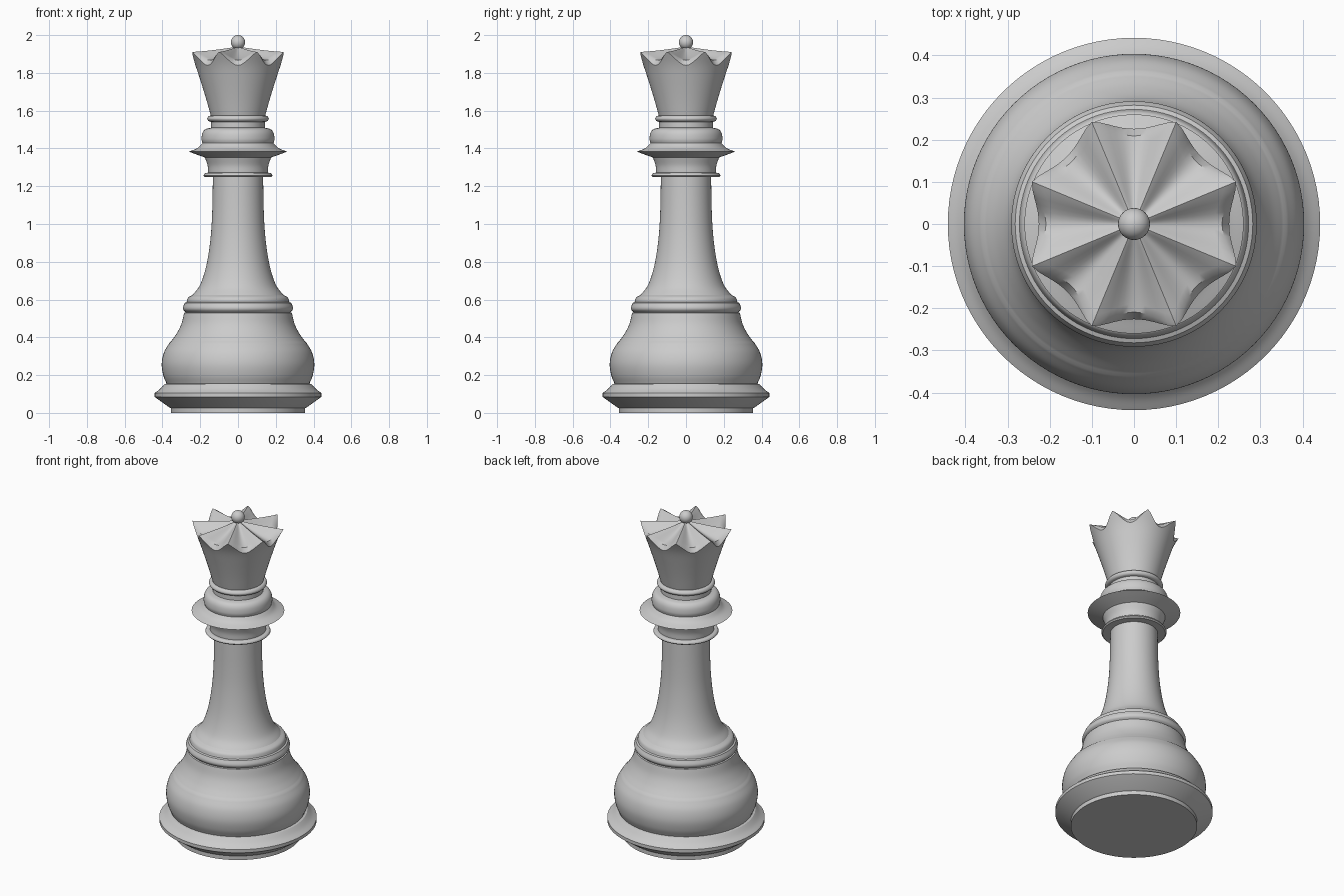
import bpy, bmesh, math
from mathutils import Vector

if "Cube" in bpy.data.objects:
    bpy.data.objects.remove(bpy.data.objects["Cube"])

SEG = 96


def spline(pts, n=6):
    """Smooth curve through (radius, height) points; two points stay straight."""
    p = [Vector(q) for q in pts]
    if len(p) < 3:
        return p
    p = [2 * p[0] - p[1]] + p + [2 * p[-1] - p[-2]]
    out = []
    for i in range(1, len(p) - 2):
        a, b, c, d = p[i - 1:i + 3]
        for k in range(n):
            t = k / n
            out.append(0.5 * (2 * b + (c - a) * t + (2 * a - 5 * b + 4 * c - d) * t * t
                              + (3 * b - a - 3 * c + d) * t ** 3))
    return out + [p[-2]]


def profile(sections):
    """Join smooth sections with crisp corners between them."""
    out = []
    for s in sections:
        out += [q for q in spline(s) if not out or (q - out[-1]).length > 1e-5]
    return out


def skin(name, columns, angle, cap_bottom=False, cap_top=False):
    """Closed ring of columns, each a list of (radius, height)."""
    bm = bmesh.new()
    n = len(columns)
    grid = []
    for i, col in enumerate(columns):
        a = 2 * math.pi * i / n
        grid.append([bm.verts.new((r * math.cos(a), r * math.sin(a), z)) for r, z in col])
    for i in range(n):
        g, h = grid[i], grid[(i + 1) % n]
        for j in range(len(g) - 1):
            bm.faces.new((g[j], h[j], h[j + 1], g[j + 1]))
    if cap_bottom:
        bm.faces.new([g[0] for g in reversed(grid)])
    if cap_top:
        bm.faces.new([g[-1] for g in grid])
    me = bpy.data.meshes.new(name)
    bm.to_mesh(me)
    bm.free()
    ob = bpy.data.objects.new(name, me)
    bpy.context.collection.objects.link(ob)
    smooth(ob, angle)


def smooth(ob, angle):
    bpy.ops.object.select_all(action='DESELECT')
    ob.select_set(True)
    bpy.context.view_layer.objects.active = ob
    bpy.ops.object.shade_smooth_by_angle(angle=math.radians(angle))


def lathe(name, sections, **caps):
    skin(name, [profile(sections)] * SEG, 32, **caps)


# Foot, bulging base and shoulder ring
lathe("base", [
    [(0.355, 0.0), (0.355, 0.025)],
    [(0.365, 0.03), (0.442, 0.085)],
    [(0.442, 0.085), (0.442, 0.105)],
    [(0.442, 0.105), (0.415, 0.125), (0.39, 0.152)],
    [(0.378, 0.155), (0.396, 0.20), (0.404, 0.26), (0.392, 0.32), (0.362, 0.372)],
    [(0.355, 0.378), (0.325, 0.42), (0.300, 0.47), (0.285, 0.53)],
    [(0.276, 0.532), (0.289, 0.545), (0.291, 0.56), (0.282, 0.582)],
    [(0.272, 0.586), (0.264, 0.61), (0.240, 0.625)],
], cap_bottom=True)

# Flaring stem
lathe("stem", [
    [(0.240, 0.625), (0.205, 0.67), (0.178, 0.74), (0.158, 0.83), (0.143, 0.95),
     (0.136, 1.08), (0.133, 1.25)],
])

# Stacked collars
lathe("collar", [
    [(0.133, 1.25), (0.176, 1.25)],
    [(0.183, 1.257), (0.176, 1.268), (0.158, 1.272)],
    [(0.158, 1.272), (0.161, 1.31), (0.175, 1.352)],
    [(0.175, 1.352), (0.22, 1.368), (0.26, 1.383)],
    [(0.26, 1.383), (0.215, 1.402), (0.188, 1.428)],
    [(0.188, 1.428), (0.193, 1.45), (0.188, 1.482), (0.172, 1.502), (0.142, 1.51)],
    [(0.142, 1.51), (0.142, 1.54)],
    [(0.142, 1.54), (0.156, 1.545), (0.163, 1.557), (0.156, 1.57), (0.144, 1.574)],
])

# Crown: flared wall, eight scalloped points, dished top rising to the centre
wall = spline([(0.144, 1.574), (0.168, 1.66), (0.199, 1.76), (0.228, 1.845), (0.262, 1.912)], 10)


def wall_radius(z):
    for a, b in zip(wall, wall[1:]):
        if z <= b.y:
            return a.x + (b.x - a.x) * (z - a.y) / (b.y - a.y)
    return wall[-1].x


columns = []
for i in range(SEG):
    step = (i / SEG * 8 - 0.5) % 1.0          # 0 at a point, 0.5 in a scallop
    dip = math.sin(math.pi * step) ** 1.2
    rim = 1.912 - 0.072 * dip
    col = []
    for j in range(15):
        z = 1.574 + (rim - 1.574) * j / 14
        col.append((wall_radius(z), z))
    r0 = col[-1][0]
    r1, z1 = r0 - 0.006 - 0.011 * dip, rim + 0.028 * dip - 0.001
    for k in range(11):
        t = k / 10
        r = r1 + (0.012 - r1) * t
        z = z1 + (1.938 - z1) * (0.55 * t + 0.45 * t * t)
        col.append((r, z))
    columns.append(col)
skin("crown", columns, 40, cap_top=True)

# Ball on top
bpy.ops.mesh.primitive_uv_sphere_add(segments=32, ring_count=16, radius=0.038,
                                     location=(0, 0, 1.962))
ball = bpy.context.object
ball.name = "finial_ball"
smooth(ball, 60)
